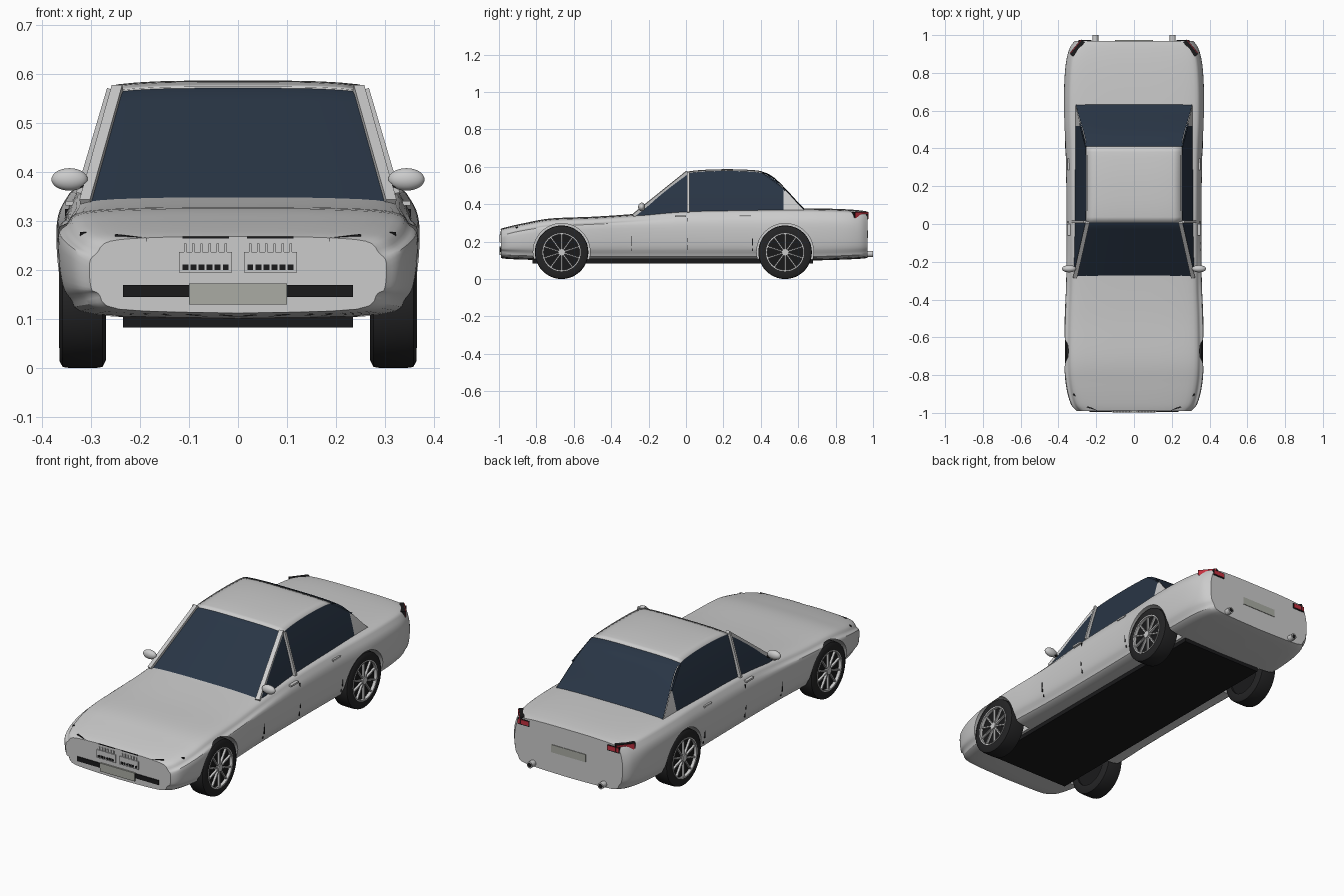
import bpy, bmesh, math
from mathutils import Vector

if "Cube" in bpy.data.objects:
    bpy.data.objects.remove(bpy.data.objects["Cube"])


def material(name, r, g, b):
    m = bpy.data.materials.new(name)
    m.diffuse_color = (r, g, b, 1)
    m.use_nodes = True
    m.node_tree.nodes["Principled BSDF"].inputs["Base Color"].default_value = m.diffuse_color
    return m


BLACK = material("black", .01, .01, .011)
RUBBER = material("rubber", .018, .018, .019)
GLASS = material("glass", .022, .036, .06)
RED = material("red", .55, .03, .05)
WHITE = material("white", .85, .85, .87)
PLATE = material("plate", .40, .41, .37)


def finish(ob, mat=None, angle=35):
    bpy.ops.object.select_all(action='DESELECT')
    ob.select_set(True)
    bpy.context.view_layer.objects.active = ob
    bpy.ops.object.shade_smooth_by_angle(angle=math.radians(angle))
    if mat:
        ob.data.materials.append(mat)
    return ob


def grid(name, rows, mat=None, wrap_row=False, wrap_col=False, caps=False):
    """Skin rows of points into a surface."""
    bm = bmesh.new()
    v = [[bm.verts.new(p) for p in r] for r in rows]
    n, k = len(v), len(v[0])
    for i in range(n if wrap_col else n - 1):
        for j in range(k if wrap_row else k - 1):
            a, b, c = (i + 1) % n, (j + 1) % k, i
            bm.faces.new((v[c][j], v[c][b], v[a][b], v[a][j]))
    if caps:
        bm.faces.new(v[0])
        bm.faces.new(v[-1])
    bmesh.ops.recalc_face_normals(bm, faces=bm.faces)
    me = bpy.data.meshes.new(name)
    bm.to_mesh(me)
    bm.free()
    ob = bpy.data.objects.new(name, me)
    bpy.context.collection.objects.link(ob)
    return finish(ob, mat)


def box(name, c, size, mat=None, rz=0):
    bpy.ops.mesh.primitive_cube_add(size=1, location=c, rotation=(0, 0, rz))
    ob = bpy.context.object
    ob.name, ob.scale = name, size
    return finish(ob, mat)


def cyl(name, c, r, depth, axis, mat=None):
    rot = (0, math.pi / 2, 0) if axis == 'X' else (math.pi / 2, 0, 0)
    bpy.ops.mesh.primitive_cylinder_add(vertices=48, radius=r, depth=depth, location=c, rotation=rot)
    bpy.context.object.name = name
    return finish(bpy.context.object, mat)


def beam(name, p, q, w, d, mat=None):
    p, q = Vector(p), Vector(q)
    ob = box(name, (p + q) / 2, (w, d, (q - p).length), mat)
    ob.rotation_mode = 'QUATERNION'
    ob.rotation_quaternion = (q - p).to_track_quat('Z', 'Y')
    return ob


def spline(pts, n):
    """Catmull-Rom through tuples of any size."""
    out = []
    for i in range(len(pts) - 1):
        a, b, c, d = (pts[max(0, min(len(pts) - 1, i + o))] for o in (-1, 0, 1, 2))
        for s in range(n):
            t = s / n
            out.append(tuple(.5 * (2 * B + (C - A) * t + (2 * A - 5 * B + 4 * C - D) * t * t
                                   + (3 * B - A - 3 * C + D) * t ** 3) for A, B, C, D in zip(a, b, c, d)))
    return out + [pts[-1]]


# Body shell: stations (y, half width, bottom, top, widest height)
stations = [(-.99, .303, .112, .268, .215), (-.95, .335, .107, .28, .235), (-.85, .36, .103, .302, .255),
            (-.72, .368, .1, .324, .27), (-.5, .366, .1, .333, .283), (-.3, .358, .1, .346, .288),
            (0, .356, .1, .37, .29), (.35, .36, .1, .376, .29), (.55, .369, .1, .378, .295),
            (.72, .369, .1, .377, .295), (.85, .36, .104, .373, .29), (.93, .34, .108, .367, .275),
            (.97, .312, .112, .361, .26)]
rows = []
for y, w, zb, zt, zs in spline(stations, 5):
    half = spline([(0, zt), (.5 * w, zt - .001), (.86 * w, zt - .009), (.95 * w, zt - .033), (w, zs),
                   (.99 * w, (zs + zb) / 2), (.94 * w, zb + .04), (.8 * w, zb + .008), (0, zb)], 4)
    rows.append([(x, y, z) for x, z in half] + [(-x, y, z) for x, z in half[-2:0:-1]])
body = grid("body", rows, wrap_row=True, caps=True)

# Wheel arches
AXLES, WR = (-.665, .53), .143
for y in AXLES:
    for s in (-1, 1):
        cut = cyl("arch_cutter", (s * .35, y, WR + .002), .152, .2, 'X')
        cut.hide_render = True
        m = body.modifiers.new("arch", 'BOOLEAN')
        m.object, m.operation, m.solver = cut, 'DIFFERENCE', 'EXACT'
        bpy.context.view_layer.objects.active = body
        bpy.ops.object.modifier_apply(modifier=m.name)
        bpy.data.objects.remove(cut)
finish(body, None, 30)
box("floor_pan", (0, -.07, .094), (.47, 1.5, .022), BLACK)

# Cabin: roof line shared by glass, roof and pillars
line = [(-.29, .335), (0, .570)] + spline([(.012, .574), (.1, .582), (.22, .585), (.33, .582), (.41, .573),
                                         (.47, .543), (.54, .475), (.59, .42), (.65, .36)], 5)


def roof_z(y):
    for (a, za), (b, zb) in zip(line, line[1:]):
        if a <= y <= b:
            return za + (zb - za) * (y - a) / (b - a)
    return line[-1][1]


def side_x(z):
    t = (z - .36) / .22
    return .312 - .062 * t + .012 * max(0, t * (1 - t))


def steps(a, b, n):
    return [a + (b - a) * i / n for i in range(n + 1)]


def top_panel(name, a, b, mat=None, lift=0, n=14):
    return grid(name, [[(side_x(roof_z(y)) * u, y, roof_z(y) + lift - .008 * u ** 4) for u in steps(-1, 1, 12)]
                       for y in steps(a, b, n)], mat)


def side_panel(name, s, a, b, mat=None):
    return grid(name, [[(s * side_x(z), y, z) for z in steps(.34, max(.341, roof_z(y) - .008), 6)]
                       for y in steps(a, b, 14)], mat)


top_panel("windshield", -.285, .015, GLASS)
top_panel("rear_window", .40, .645, GLASS)
roof = top_panel("roof", .008, .41, None, .002)
solid = roof.modifiers.new("thickness", 'SOLIDIFY')
solid.thickness = .01

for s, side in ((-1, "left"), (1, "right")):
    side_panel(side + "_front_window", s, -.275, .01, GLASS)
    side_panel(side + "_rear_window", s, .01, .52, GLASS)
    side_panel(side + "_rear_pillar", s, .52, .645)
    beam(side + "_front_pillar", (s * .312, -.283, .338), (s * .246, .008, .572), .022, .016)
    beam(side + "_middle_pillar", (s * .318, .012, .355), (s * .255, .012, .568), .012, .026)
    beam(side + "_rear_glass_trim", (s * .254, .41, .562), (s * .285, .53, .475), .008, .008, GLASS)

    # Door mirror
    box(side + "_mirror_arm", (s * .318, -.235, .373), (.04, .02, .009), BLACK)
    bpy.ops.mesh.primitive_uv_sphere_add(segments=32, ring_count=16, location=(s * .344, -.237, .385))
    mirror = bpy.context.object
    mirror.name, mirror.scale = side + "_mirror", (.037, .019, .023)
    finish(mirror)

    # Door seams and handles
    for y, z0, z1, x in ((-.29, .15, .255, .3545), (.01, .155, .325, .352), (.355, .15, .27, .356)):
        for a, b in zip(steps(z0, z1, 4), steps(z0, z1, 4)[1:]):
            t = (a + b) / 2
            xx = x - .35 * max(0, .19 - t) - .2 * max(0, t - .295)
            box(side + "_door_seam", (s * xx, y, t), (.006, .004, b - a), BLACK)
    for y in (-.03, .317):
        box(side + "_door_handle", (s * .344, y, .336), (.016, .06, .009), WHITE)

    # Grille with slats
    box(side + "_grille", (s * .066, -.99, .216), (.108, .012, .042), WHITE)
    for i in range(6):
        x = s * (.025 + .0165 * i)
        box(side + "_grille_gap", (x, -.994, .206), (.012, .008, .011), BLACK)
        box(side + "_grille_slat", (x, -.991, .243), (.005, .008, .022), WHITE)
    box(side + "_grille_top", (s * .066, -.988, .2665), (.095, .006, .004), BLACK)

    # Headlight slits and side markers
    beam(side + "_headlight_slit", (s * .185, -.987, .262), (s * .25, -.968, .270), .007, .007, BLACK)
    box(side + "_front_marker", (s * .312, -.90, .274), (.014, .02, .008), BLACK, s * .5)

    # Tail lights and exhaust
    box(side + "_tail_light_frame", (s * .299, .931, .339), (.022, .098, .038), BLACK, s * .68)
    box(side + "_tail_light", (s * .301, .933, .341), (.024, .088, .028), RED, s * .68)
    box(side + "_rear_light_frame", (s * .26, .968, .332), (.07, .01, .030), BLACK)
    box(side + "_rear_light", (s * .26, .970, .333), (.062, .01, .022), RED)
    cyl(side + "_exhaust", (s * .205, .965, .134), .016, .07, 'Y')
    cyl(side + "_exhaust_bore", (s * .205, .997, .134), .011, .007, 'Y', BLACK)

    # Wheels: tyre, rim ring, dark dish, spokes, hub
    for cy, end in zip(AXLES, ("front", "rear")):
        def lathe(part, prof, mat=None):
            return grid(f"{side}_{end}_{part}", [[(s * x, cy + r * math.cos(a), WR + r * math.sin(a)) for x, r in prof]
                                                 for a in steps(0, 2 * math.pi, 48)[:-1]],
                        mat, wrap_row=True, wrap_col=True)
        lathe("tyre", [(.27, .1), (.27, .128), (.277, .141), (.29, .143), (.345, .143), (.358, .141),
                       (.365, .128), (.364, .1)], RUBBER)
        lathe("rim", [(.35, .096), (.35, .102), (.366, .102), (.366, .096)])
        cyl(f"{side}_{end}_dish", (s * .315, cy, WR), .1, .07, 'X', BLACK)
        for i in range(10):
            a = math.tau * (i + .5) / 10
            c, d = math.cos(a), math.sin(a)
            sp = box(f"{side}_{end}_spoke", (s * .355, cy + .055 * c, WR + .055 * d), (.012, .086, .007))
            sp.rotation_euler = (a, 0, 0)
        cyl(f"{side}_{end}_hub", (s * .355, cy, WR), .018, .02, 'X')

# Bumper intake and blank plates
box("front_intake", (0, -.989, .157), (.47, .01, .024), BLACK)
box("front_plate", (0, -.993, .151), (.2, .01, .043), PLATE)
box("rear_plate", (0, .969, .24), (.2, .008, .04), PLATE)
